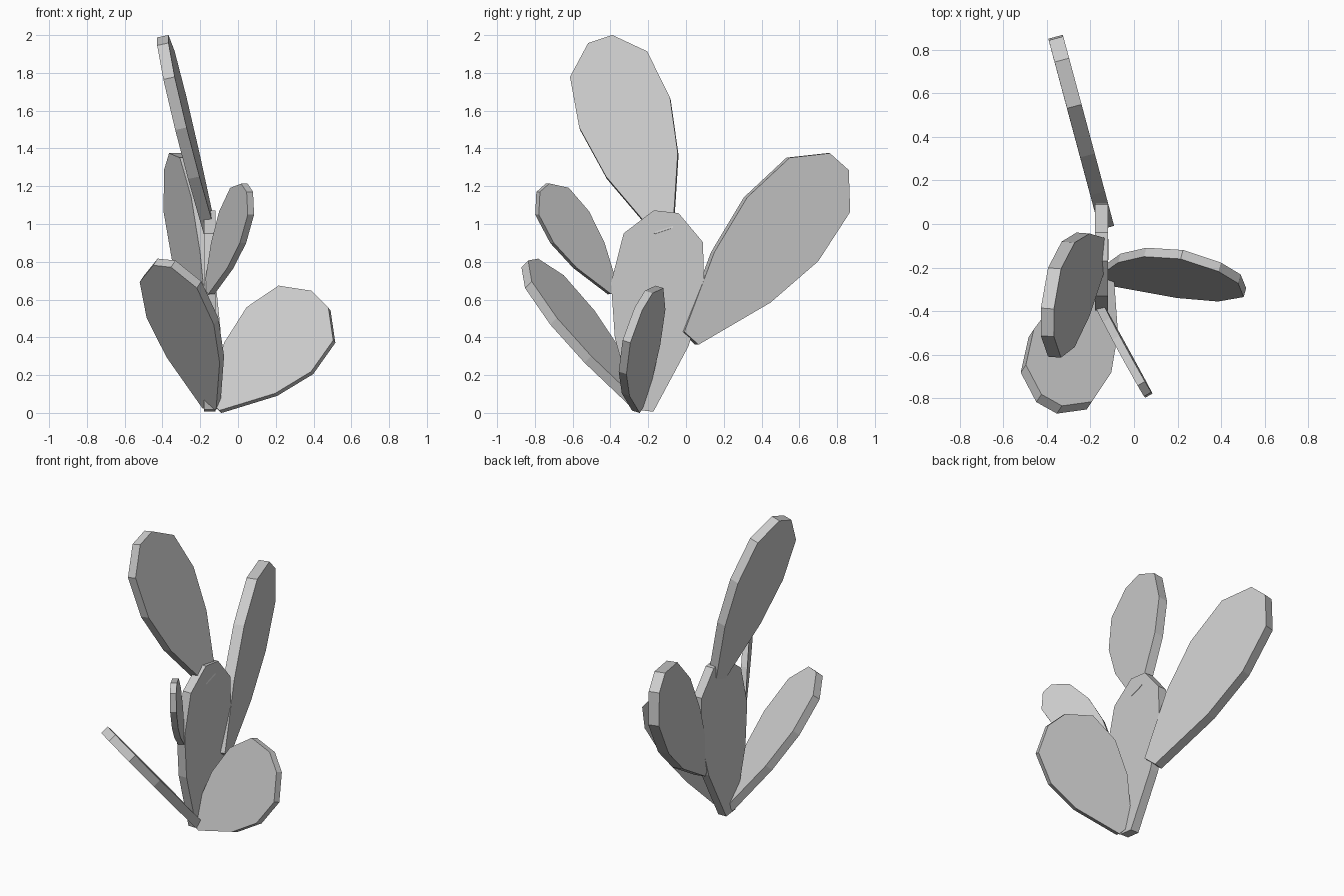
import bpy
import bmesh
from mathutils import Vector

if "Cube" in bpy.data.objects:
    bpy.data.objects.remove(bpy.data.objects["Cube"])

# Half outline shared by all pads: (fraction of length, fraction of half width)
PROFILE = [(0, .2), (.345, .79), (.617, 1), (.869, .85), (1, .265)]
OUTLINE = PROFILE + [(u, -w) for u, w in reversed(PROFILE)]
THICKNESS = .056  # relative to pad length


def pad(name, base, length, half_width):
    """Flat ten-sided cactus pad growing from base along length."""
    base, length, half_width = Vector(base), Vector(length), Vector(half_width)
    # keep the width square to the growth direction
    side = half_width - half_width.project(length)
    side = side.normalized() * half_width.length
    normal = length.cross(side).normalized()
    depth = normal * THICKNESS * length.length

    bm = bmesh.new()
    verts = [bm.verts.new(base + length * u + side * w - depth / 2) for u, w in OUTLINE]
    face = bm.faces.new(verts)
    new = bmesh.ops.extrude_face_region(bm, geom=[face], use_keep_orig=True)["geom"]
    bmesh.ops.translate(bm, vec=depth,
                        verts=[g for g in new if isinstance(g, bmesh.types.BMVert)])
    bmesh.ops.recalc_face_normals(bm, faces=bm.faces)
    mesh = bpy.data.meshes.new(name)
    bm.to_mesh(mesh)
    bm.free()
    obj = bpy.data.objects.new(name, mesh)
    bpy.context.collection.objects.link(obj)
    return obj


# Main upright pad
pad("main_pad", (-.15, -.222, .012), (0, .117, 1.053), (0, .247, -.027))
# Pads growing from the main pad
pad("top_pad", (-.148, -.115, .957), (-.25, -.337, 1.016), (0, .24, .08))
pad("back_pad", (-.135, .02, .395), (-.21, .783, .935), (-.052, .193, -.163))
pad("front_pad", (-.152, -.386, .645), (.2, -.372, .547), (-.06, .103, .067))
# Pads growing from the ground
pad("lower_left_pad", (-.14, -.237, .037), (-.25, -.59, .757), (.18, -.095, -.025))
pad("lower_right_pad", (-.128, -.245, .04), (.567, .02, .555), (.173, -.103, -.168))
